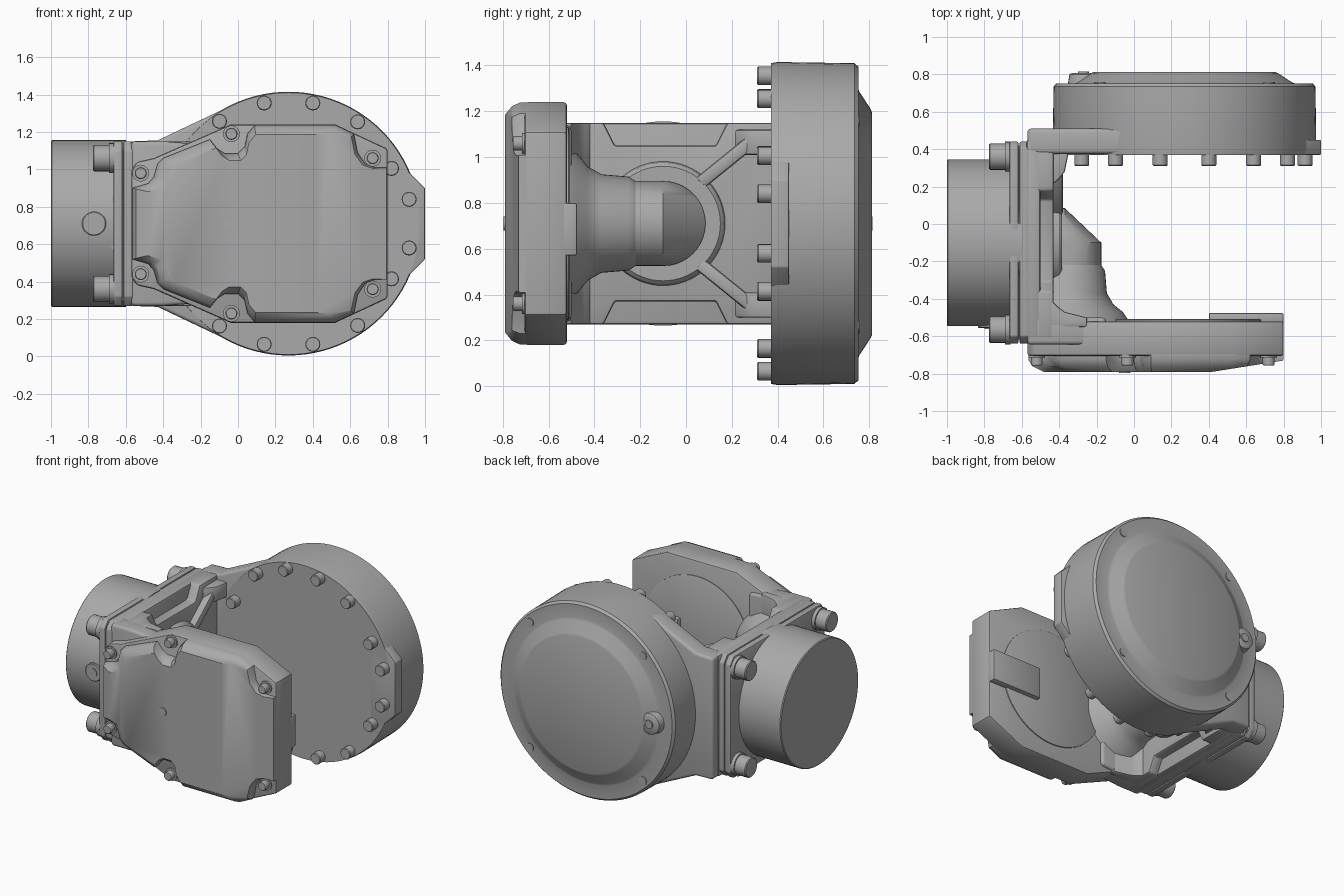
import bpy, bmesh, math
from mathutils import Vector

if "Cube" in bpy.data.objects:
    bpy.data.objects.remove(bpy.data.objects["Cube"])

grey = bpy.data.materials.new("cast_grey")
grey.diffuse_color = (0.40, 0.40, 0.40, 1)
grey.use_nodes = True
grey.node_tree.nodes["Principled BSDF"].inputs["Base Color"].default_value = grey.diffuse_color
ZC = 0.71                     # height of the symmetry plane
DISC = (0.27, ZC)             # axis of the large round case


def place(p, t, axis):
    a, b = p
    return {'x': (t, a, b), 'y': (a, t, b), 'z': (a, b, t)}[axis]


def circle(c, r, n=48):
    return [(c[0] + r * math.cos(2 * math.pi * i / n),
             c[1] + r * math.sin(2 * math.pi * i / n)) for i in range(n)]


def sym(half):
    """Close an upper half outline by mirroring it in the symmetry plane."""
    return half + [(a, 2 * ZC - b) for a, b in reversed(half)]


def finish(name, bm, bevel=0.0, seg=2, limit=35):
    bmesh.ops.recalc_face_normals(bm, faces=bm.faces)
    if bevel:
        edges = [e for e in bm.edges if len(e.link_faces) == 2
                 and e.calc_face_angle(0) > math.radians(limit)]
        bmesh.ops.bevel(bm, geom=edges, offset=bevel, segments=seg,
                        affect='EDGES', profile=0.5, clamp_overlap=True)
    me = bpy.data.meshes.new(name)
    bm.to_mesh(me)
    bm.free()
    me.materials.append(grey)
    ob = bpy.data.objects.new(name, me)
    bpy.context.collection.objects.link(ob)
    return ob


def loft_bm(rings, axis):
    bm = bmesh.new()
    loops = [[bm.verts.new(place(p, t, axis)) for p in pts] for pts, t in rings]
    n = len(loops[0])
    for lo, hi in zip(loops, loops[1:]):
        for i in range(n):
            j = (i + 1) % n
            bm.faces.new((lo[i], lo[j], hi[j], hi[i]))
    bm.faces.new(loops[0])
    bm.faces.new(loops[-1])
    bmesh.ops.recalc_face_normals(bm, faces=bm.faces)
    return bm


def prism(name, pts, axis, a, b, bevel=0.0, seg=2):
    return finish(name, loft_bm([(pts, a), (pts, b)], axis), bevel, seg)


def lathe(name, c, profile, axis, n=48, bevel=0.0):
    return finish(name, loft_bm([(circle(c, r, n), t) for r, t in profile], axis), bevel)


def rect(a0, a1, b0, b1):
    return [(a0, b0), (a1, b0), (a1, b1), (a0, b1)]


def hull(name, points, bevel=0.0):
    bm = bmesh.new()
    for p in points:
        bm.verts.new(p)
    res = bmesh.ops.convex_hull(bm, input=bm.verts)
    bmesh.ops.delete(bm, geom=[v for v in bm.verts if not v.link_faces], context='VERTS')
    bmesh.ops.dissolve_limit(bm, angle_limit=0.01, verts=bm.verts, edges=bm.edges)
    return finish(name, bm, bevel)


# Large round case with a raised, coned back
lathe("round_case", DISC, [(0.70, 0.37), (0.705, 0.40), (0.70, 0.735), (0.685, 0.752),
                           (0.59, 0.752), (0.575, 0.757), (0.50, 0.806), (0.485, 0.812)], 'y', 96)
prism("case_side_block", sym([(0.80, 1.10), (0.93, 0.97), (1.0, 0.90)]), 'y', 0.37, 0.45, 0.006)
lathe("case_plug_boss", (-0.27, ZC), [(0.085, 0.74), (0.075, 0.80), (0.065, 0.806)], 'y', 24)
lathe("case_plug", (-0.27, ZC), [(0.03, 0.80), (0.03, 0.815)], 'y', 16)
for a in (45, 135, 225, 315):
    c = (DISC[0] + 0.64 * math.cos(math.radians(a)), ZC + 0.64 * math.sin(math.radians(a)))
    lathe("case_back_screw", c, [(0.03, 0.74), (0.03, 0.758)], 'y', 16)
for a, r in ((11.4, 0.658), (28.2, 0.625), (55.8, 0.658), (78.6, 0.658),
             (101.4, 0.658), (124, 0.66), (151.5, 0.625)):
    for s in (1, -1):
        t = math.radians(a)
        c = (DISC[0] + r * math.cos(t), ZC + s * r * math.sin(t))
        lathe("case_bolt", c, [(0.04, 0.38), (0.04, 0.316), (0.036, 0.311)], 'y', 20)

# Arm flaring from the yoke wall to the round case
prism("case_arm", sym([(-0.57, 1.15), (-0.43, 1.155), (-0.05, 1.335), (0.1, 1.30)]),
      'y', 0.375, 0.51, 0.02, 3)

# Mounting drum, flange and its bolts
lathe("mount_drum", (-0.1, ZC), [(0.44, -1.0), (0.446, -0.994), (0.446, -0.60)], 'x', 96)
lathe("drum_plug_rim", (-0.77, ZC), [(0.065, -0.50), (0.065, -0.552), (0.06, -0.556)], 'y', 32)
lathe("drum_plug", (-0.77, ZC), [(0.03, -0.50), (0.03, -0.562)], 'y', 20)
flange = sym([(-0.64, 1.10), (-0.60, 1.15), (0.40, 1.15), (0.44, 1.10)])
prism("flange_plate", flange, 'x', -0.665, -0.618, 0.008)
prism("flange_base", flange, 'x', -0.612, -0.56, 0.008)
prism("flange_gasket", rect(-0.62, 0.42, 0.30, 1.12), 'x', -0.63, -0.60)
for y in (-0.565, 0.36):
    for z in (0.36, 1.06):
        lathe("flange_bolt", (y, z), [(0.065, -0.776), (0.07, -0.77), (0.07, -0.69),
                                      (0.08, -0.69), (0.08, -0.66)], 'x', 24)

# Yoke wall: solid back slab and an inner slab notched above and below
prism("yoke_wall", rect(-0.62, 0.45, 0.27, 1.15), 'x', -0.575, -0.50, 0.015)
prism("yoke_inner_wall", sym([(-0.62, 1.15), (-0.36, 1.15), (-0.31, 1.05), (0.13, 1.05),
                              (0.18, 1.15), (0.42, 1.15)]), 'x', -0.52, -0.43, 0.012)
# Ribs, rim and corner webs on the inner wall
lathe("hub_rim", (-0.1, ZC), [(0.275, -0.45), (0.265, -0.40), (0.25, -0.385)], 'x', 64)
for s in (1, -1):
    d = Vector((0.31, s * 0.34)).normalized()
    n = Vector((-d.y, d.x)) * 0.03
    p0, p1 = Vector((-0.1, ZC)) + d * 0.24, Vector((0.30, ZC + s * 0.37))
    prism("wall_rib", [tuple(p0 + n), tuple(p1 + n), tuple(p1 - n), tuple(p0 - n)],
          'x', -0.45, -0.38, 0.015)
    z0, z1 = sorted((ZC + s * 0.30, ZC + s * 0.41))
    prism("case_corner_web", [(-0.45, 0.20), (-0.40, 0.24), (-0.37, 0.28), (-0.35, 0.38),
                              (-0.45, 0.42)], 'z', z0, z1, 0.01)
    z0, z1 = sorted((ZC + s * 0.18, ZC + s * 0.44))
    prism("front_corner_web", [(-0.45, -0.40), (-0.41, -0.44), (-0.37, -0.47), (-0.25, -0.50),
                               (-0.25, -0.55), (-0.45, -0.55)], 'z', z0, z1, 0.01)

# Mitred elbow on the hub and the tube leading into the front housing
elbow = [place(p, x, 'x') for p in circle((-0.1, ZC), 0.185, 40) for x in (-0.42, -0.37)]
elbow += [place(p, y, 'y') for p in circle((-0.36, ZC), 0.185, 40) for y in (-0.10, -0.24)]
hull("hub_elbow", elbow)
lathe("hub_tube", (-0.36, ZC), [(0.185, -0.22), (0.205, -0.25), (0.215, -0.37), (0.25, -0.43),
                                (0.30, -0.47), (0.34, -0.53)], 'y', 48)

# Front housing base
base = sym([(-0.57, 1.0), (-0.54, 1.04), (-0.45, 1.06), (-0.04, 1.24), (0.52, 1.24), (0.80, 1.11)])
prism("front_housing", base, 'y', -0.52, -0.705, 0.014)
prism("front_arm", sym([(-0.57, 1.15), (-0.40, 1.15), (-0.15, 1.13)]), 'y', -0.50, -0.645, 0.02, 3)
lathe("inner_cover", DISC, [(0.42, -0.54), (0.42, -0.513), (0.41, -0.508)], 'y', 64)
prism("inner_bar", rect(0.40, 0.80, 0.57, 0.80), 'y', -0.54, -0.475, 0.01)

# Scalloped front cover, chamfered all round and sloping off to the right
cover = sym([(-0.565, 0.90), (-0.48, 0.925), (-0.45, 0.96), (-0.43, 1.03), (-0.40, 1.06),
             (-0.15, 1.16), (-0.11, 1.11), (-0.07, 1.085), (0.0, 1.085), (0.035, 1.12),
             (0.05, 1.19), (0.09, 1.238), (0.52, 1.238), (0.62, 1.19), (0.64, 1.09),
             (0.68, 1.03), (0.73, 1.01), (0.798, 1.01)])
mid = (0.12, ZC)


def shrunk(kx, kz):
    return [(mid[0] + (a - mid[0]) * kx, mid[1] + (b - mid[1]) * kz) for a, b in cover]


bm = loft_bm([(cover, -0.69), (cover, -0.725), (shrunk(0.97, 0.97), -0.76),
              (shrunk(0.88, 0.90), -0.79)], 'y')
cut = bmesh.ops.bisect_plane(bm, geom=bm.verts[:] + bm.edges[:] + bm.faces[:],
                             plane_co=(0.42, -0.79, 0), plane_no=(0.06, -0.38, 0), clear_outer=True)
bmesh.ops.holes_fill(bm, edges=[e for e in bm.edges if e.is_boundary])
finish("front_cover", bm)
lathe("cover_plug", (-0.05, ZC), [(0.03, -0.78), (0.03, -0.796)], 'y', 20)
for x, z in ((-0.52, 0.27), (-0.035, 0.48), (0.72, 0.35)):
    for s in (1, -1):
        lathe("cover_bolt", (x, ZC + s * z), [(0.045, -0.69), (0.045, -0.715), (0.032, -0.715),
                                              (0.032, -0.75), (0.028, -0.756)], 'y', 20)

# Smooth rounded surfaces, keep edges crisp
bpy.ops.object.select_all(action='SELECT')
bpy.context.view_layer.objects.active = bpy.context.selected_objects[0]
bpy.ops.object.shade_smooth_by_angle(angle=math.radians(32))
